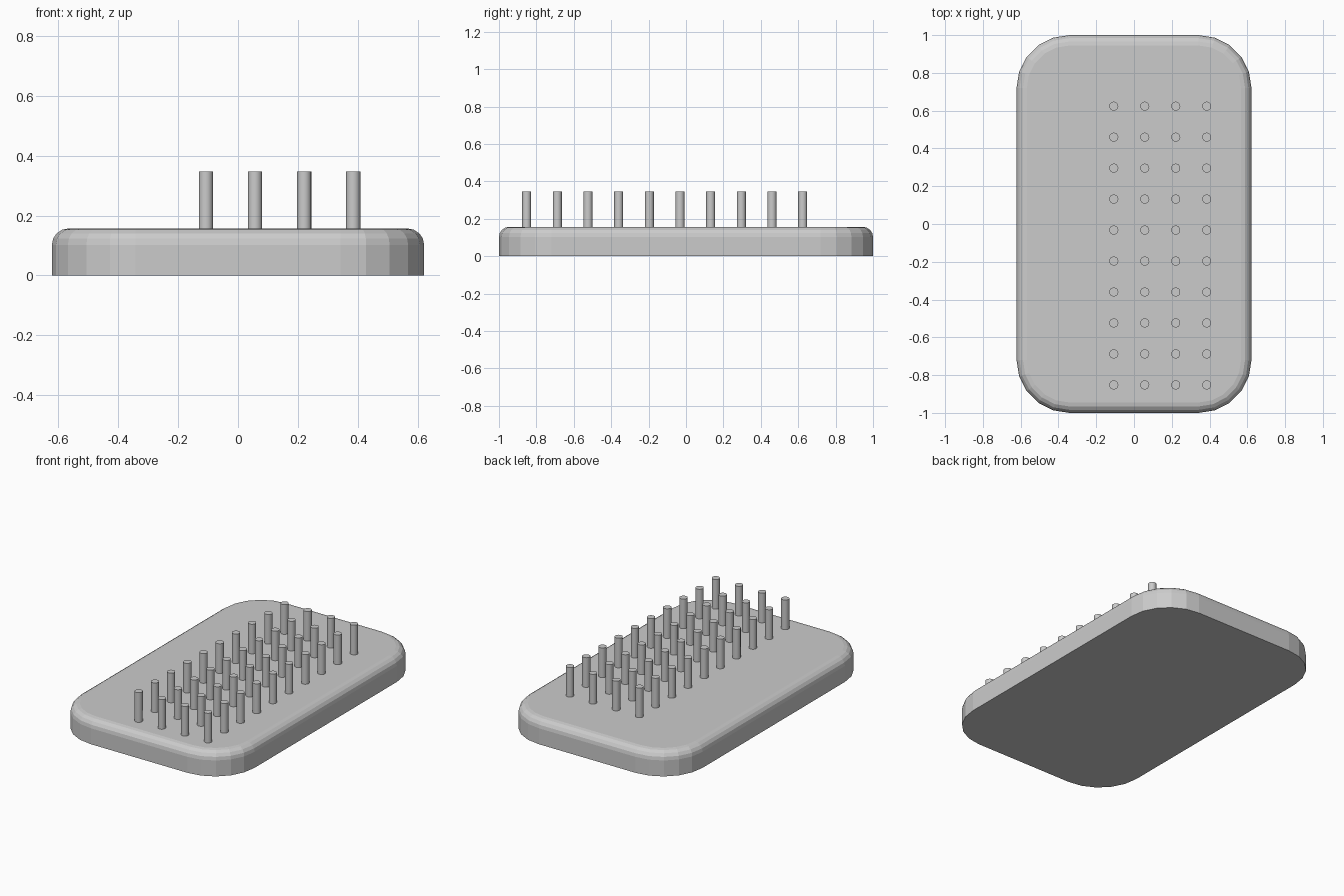
import bpy, bmesh
from math import sin, cos, pi

if "Cube" in bpy.data.objects:
    bpy.data.objects.remove(bpy.data.objects["Cube"])

HX, HY, H = 0.622, 1.0, 0.157   # plate half sizes and height
R, FILLET = 0.28, 0.055         # corner radius, top edge rounding
SEG, FSEG = 5, 4


def make_object(name, bm):
    bmesh.ops.recalc_face_normals(bm, faces=bm.faces)
    mesh = bpy.data.meshes.new(name)
    bm.to_mesh(mesh)
    bm.free()
    obj = bpy.data.objects.new(name, mesh)
    bpy.context.collection.objects.link(obj)
    return obj


def outline(inset):
    pts = []
    for q, (sx, sy) in enumerate([(1, 1), (-1, 1), (-1, -1), (1, -1)]):
        for i in range(SEG + 1):
            a = q * pi / 2 + i * pi / 2 / SEG
            pts.append((sx * (HX - R) + (R - inset) * cos(a),
                        sy * (HY - R) + (R - inset) * sin(a)))
    return pts


# Base plate: rounded rectangle rings, rounded along the top edge
levels = [(0, 0)]
for i in range(FSEG + 1):
    a = i * pi / 2 / FSEG
    levels.append((FILLET * (1 - cos(a)), H - FILLET + FILLET * sin(a)))
bm = bmesh.new()
rings = [[bm.verts.new((x, y, z)) for x, y in outline(inset)] for inset, z in levels]
for lo, hi in zip(rings, rings[1:]):
    for i in range(len(lo)):
        j = (i + 1) % len(lo)
        bm.faces.new((lo[i], lo[j], hi[j], hi[i]))
bm.faces.new(rings[0][::-1])
bm.faces.new(rings[-1])
make_object("base_plate", bm)

# Grid of upright pins, sharing one mesh
PIN_R, PIN_TOP, STEP = 0.024, 0.347, 0.164
bm = bmesh.new()
bmesh.ops.create_cone(bm, cap_ends=True, segments=16, radius1=PIN_R,
                      radius2=PIN_R, depth=PIN_TOP - H)
first = make_object("pin", bm)
bpy.context.view_layer.objects.active = first
first.select_set(True)
bpy.ops.object.shade_smooth_by_angle()
for col in range(4):
    for row in range(10):
        pin = first
        if col or row:
            pin = bpy.data.objects.new("pin", first.data)
            bpy.context.collection.objects.link(pin)
        pin.location = (-0.107 + col * STEP, 0.624 - row * STEP, (PIN_TOP + H) / 2)
